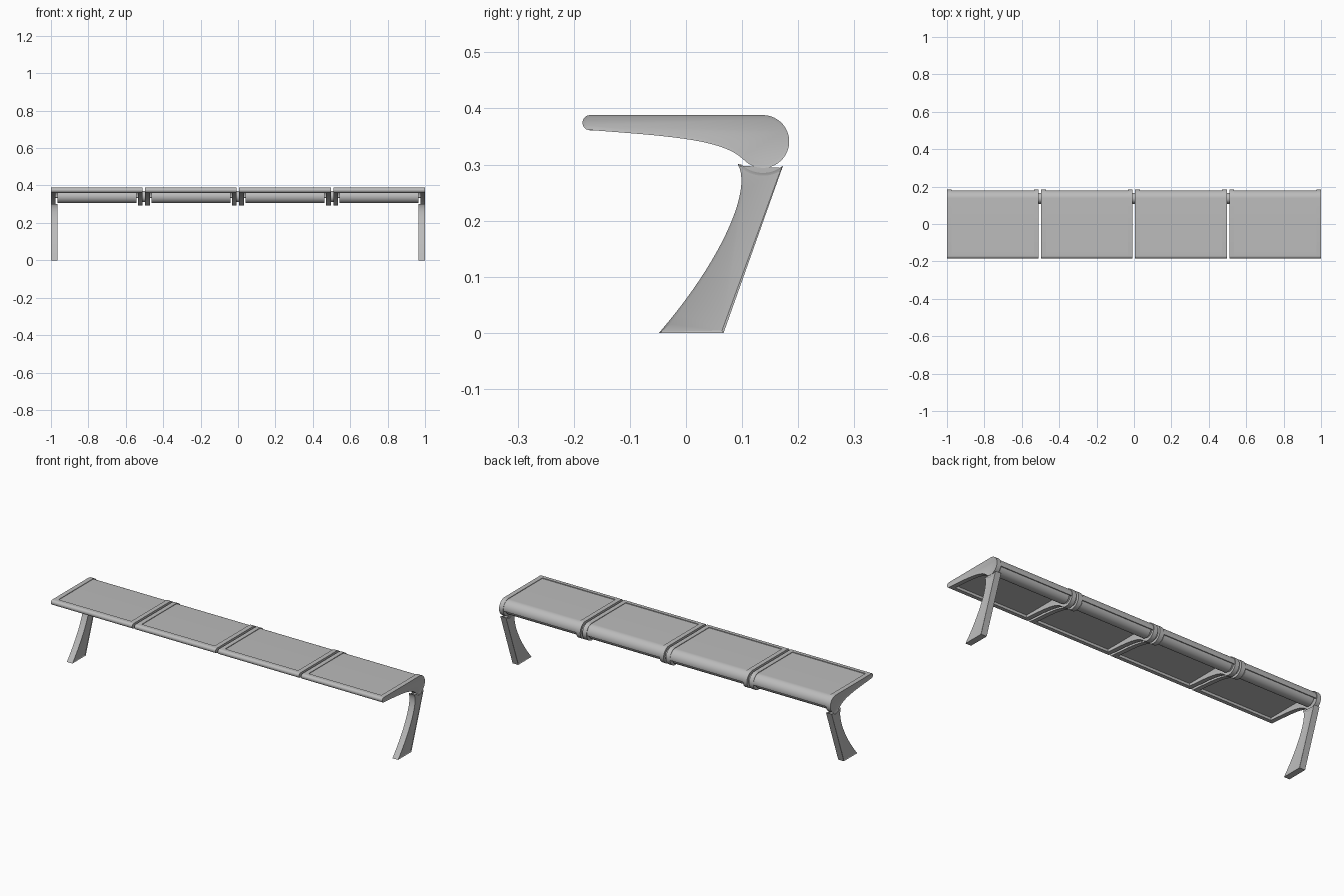
import bpy, bmesh
from math import cos, sin, radians

cube = bpy.data.objects.get("Cube")
if cube:
    bpy.data.objects.remove(cube, do_unlink=True)

# One painted metal finish
grey = bpy.data.materials.new("grey metal")
grey.use_nodes = True
colour = (0.5, 0.5, 0.5, 1)
grey.diffuse_color = colour
grey.node_tree.nodes["Principled BSDF"].inputs["Base Color"].default_value = colour

HINGE = (0.137, 0.341)      # centre of the rear tube, as y and z
NOSE = (-0.171, 0.3745)     # centre of the rounded front edge
WIDTH, PITCH, RIB = 0.49, 0.5033, 0.025


def arc(centre, radius, start, end, steps):
    angles = [radians(start + (end - start) * i / steps) for i in range(steps + 1)]
    return [(centre[0] + radius * cos(a), centre[1] + radius * sin(a)) for a in angles]


def bezier(a, b, c, d, steps):
    pts = []
    for i in range(steps + 1):
        t = i / steps
        w = ((1 - t) ** 3, 3 * t * (1 - t) ** 2, 3 * t * t * (1 - t), t ** 3)
        pts.append(tuple(sum(k * p[j] for k, p in zip(w, (a, b, c, d))) for j in (0, 1)))
    return pts


def extrude(name, profile, x0, x1, rim=0):
    """Sweep a y-z profile along x; rim leaves a raised border on both ends."""
    bm = bmesh.new()
    cap = bm.faces.new([bm.verts.new((x0, y, z)) for y, z in profile])
    swept = bmesh.ops.extrude_face_region(bm, geom=[cap])["geom"]
    verts = [v for v in swept if isinstance(v, bmesh.types.BMVert)]
    bmesh.ops.translate(bm, verts=verts, vec=(x1 - x0, 0, 0))
    bmesh.ops.recalc_face_normals(bm, faces=bm.faces)
    if rim:
        for face in [f for f in bm.faces if abs(f.normal.x) > 0.9]:
            bmesh.ops.inset_region(bm, faces=[face], thickness=rim, depth=-0.002)
    mesh = bpy.data.meshes.new(name)
    bm.to_mesh(mesh)
    bm.free()
    mesh.materials.append(grey)
    obj = bpy.data.objects.new(name, mesh)
    bpy.context.collection.objects.link(obj)
    bpy.ops.object.select_all(action="DESELECT")
    obj.select_set(True)
    bpy.context.view_layer.objects.active = obj
    bpy.ops.object.shade_smooth_by_angle(angle=radians(30))
    return obj


# Cross-sections
underside = bezier((0.100, 0.311), (0.062, 0.346), (-0.04, 0.351), (-0.165, 0.361), 16)
rib_profile = (arc(HINGE, 0.047, 90, -135, 36) + underside
               + arc(NOSE, 0.0135, 250, 90, 14))
panel_profile = ([(-0.16, 0.384)] + arc(HINGE, 0.043, 90, -10, 18)
                 + arc(HINGE, 0.034, -10, 90, 18) + [(-0.16, 0.375)])
lip_profile = arc(NOSE, 0.0135, 270, 90, 16) + [(-0.155, 0.388), (-0.155, 0.361)]
tube_profile = arc(HINGE, 0.036, 0, 350, 35)
joint_profile = arc(HINGE, 0.03, 0, 345, 23)
leg_profile = (bezier((-0.048, 0), (0.06, 0.125), (0.12, 0.255), (0.092, 0.301), 20)
               + arc(HINGE, 0.056, 228, 310, 14) + [(0.067, 0)])

# Four seat sections
for i in range(4):
    left = -1 + i * PITCH
    right = left + WIDTH
    extrude("right_rib", rib_profile, left, left + RIB, 0.006)
    extrude("left_rib", rib_profile, right - RIB, right, 0.006)
    extrude("seat_panel", panel_profile, left + RIB - 0.003, right - RIB + 0.003)
    extrude("front_lip", lip_profile, left + RIB - 0.003, right - RIB + 0.003)
    extrude("rear_tube", tube_profile, left + RIB + 0.009, right - RIB - 0.009)
    # Short hub holding the tube, joined through to the next section
    if i < 3:
        extrude("joint", joint_profile, right - RIB, right + PITCH - WIDTH + RIB)

# Curved end legs
extrude("right_leg", leg_profile, -1, -0.966, 0.005)
extrude("left_leg", leg_profile, 0.966, 1, 0.005)
